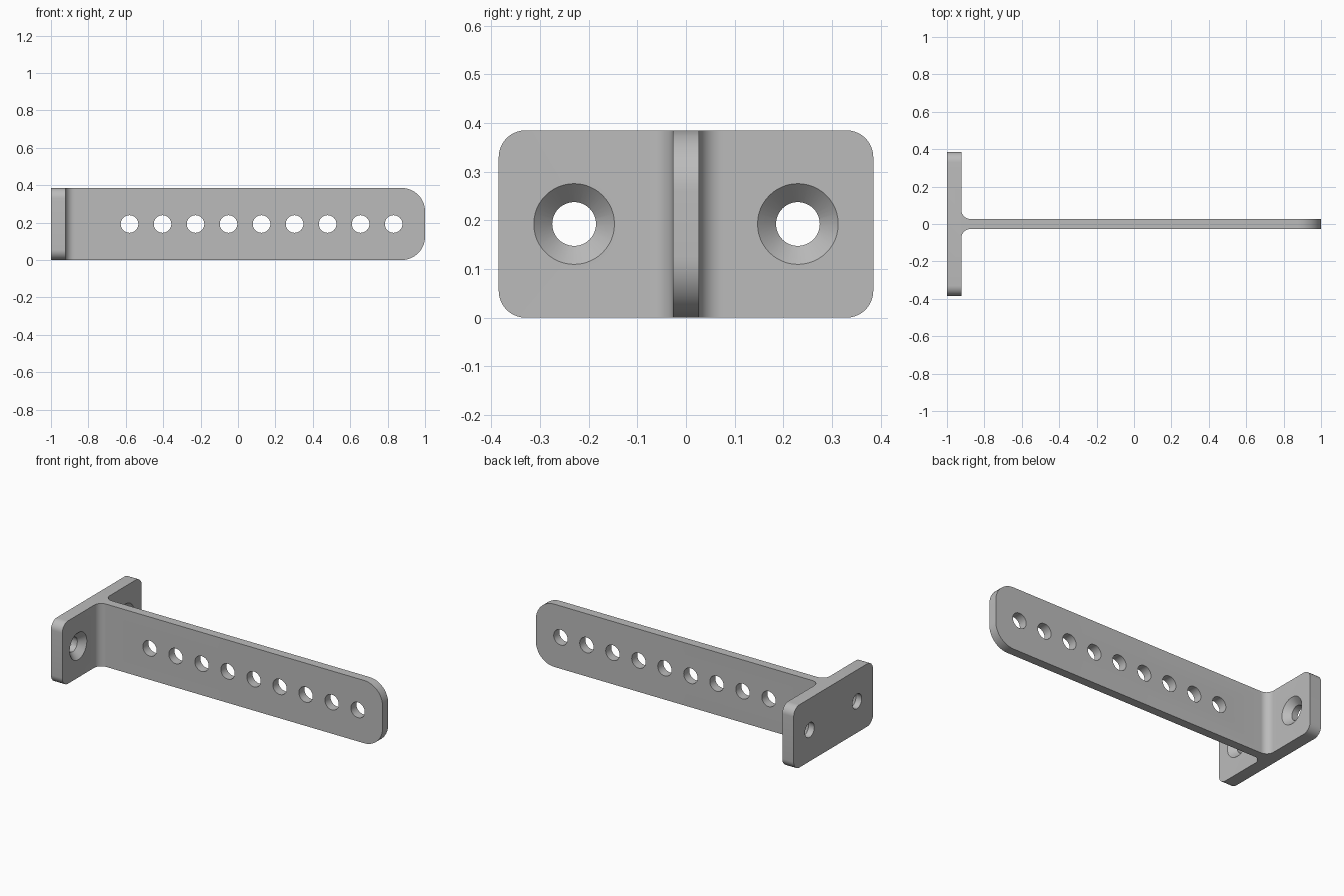
import bpy, bmesh, math
from mathutils import Matrix

HEIGHT = 0.385      # z extent
HALF_W = 0.385      # half width of the mounting plate
HALF_T = 0.027      # half thickness of the arm
PLATE_X = -0.923    # outer face of the mounting plate
MID_Z = HEIGHT / 2

cube = bpy.data.objects.get("Cube")
if cube:
    bpy.data.objects.remove(cube, do_unlink=True)

metal = bpy.data.materials.new("grey_metal")
metal.use_nodes = True
grey = (0.5, 0.5, 0.5, 1)
metal.diffuse_color = grey
metal.node_tree.nodes["Principled BSDF"].inputs["Base Color"].default_value = grey


def make_object(name, bm):
    bmesh.ops.recalc_face_normals(bm, faces=bm.faces)
    mesh = bpy.data.meshes.new(name)
    bm.to_mesh(mesh)
    bm.free()
    mesh.materials.append(metal)
    obj = bpy.data.objects.new(name, mesh)
    bpy.context.collection.objects.link(obj)
    return obj


def round_edges(bm, axis, test, radius, segments):
    """Round the edges that run along one axis and whose midpoint passes the test."""
    edges = []
    for e in bm.edges:
        a, b = (v.co for v in e.verts)
        if abs((b - a).normalized()[axis]) > 0.999 and test((a + b) / 2):
            edges.append(e)
    bmesh.ops.bevel(bm, geom=edges, offset=radius, segments=segments,
                    profile=0.5, affect='EDGES')


def add_cone(bm, centre, axis, r1, r2, depth):
    turn = Matrix.Rotation(math.pi / 2, 4, axis)
    bmesh.ops.create_cone(bm, cap_ends=True, segments=48, radius1=r1, radius2=r2,
                          depth=depth, matrix=Matrix.Translation(centre) @ turn)


def cut(obj, cutter):
    mod = obj.modifiers.new("holes", 'BOOLEAN')
    mod.operation = 'DIFFERENCE'
    mod.solver = 'EXACT'
    mod.object = cutter
    bpy.context.view_layer.objects.active = obj
    bpy.ops.object.modifier_apply(modifier=mod.name)
    bpy.data.objects.remove(cutter, do_unlink=True)


# T-shaped bracket extruded upwards
half = [(-1, HALF_W), (PLATE_X, HALF_W), (PLATE_X, HALF_T), (1, HALF_T)]
outline = half + [(x, -y) for x, y in reversed(half)]
bm = bmesh.new()
base = bm.faces.new([bm.verts.new((x, y, 0)) for x, y in outline])
top = bmesh.ops.extrude_face_region(bm, geom=[base])["geom"]
bmesh.ops.translate(bm, vec=(0, 0, HEIGHT),
                    verts=[g for g in top if isinstance(g, bmesh.types.BMVert)])

# Plate corners, arm tip and the fillets where arm meets plate
round_edges(bm, 0, lambda p: abs(p.y) > HALF_W - 0.01, 0.055, 10)
round_edges(bm, 1, lambda p: p.x > 0.99, 0.125, 14)
round_edges(bm, 2, lambda p: abs(p.x - PLATE_X) < 0.01 and abs(p.y) < 0.1, 0.048, 10)
bracket = make_object("bracket", bm)

# Row of holes along the arm
bm = bmesh.new()
for i in range(9):
    add_cone(bm, (-0.58 + i * 0.1765, 0, MID_Z), 'X', 0.047, 0.047, 0.3)
cut(bracket, make_object("arm_hole_cutter", bm))

# Screw holes through the plate
bm = bmesh.new()
for side in (-1, 1):
    add_cone(bm, (-0.96, side * 0.23, MID_Z), 'Y', 0.045, 0.045, 0.3)
cut(bracket, make_object("screw_hole_cutter", bm))

# Countersinks, narrowing into the plate
SINK, RIM, EXTRA = 0.038, 0.083, 0.01
bm = bmesh.new()
for side in (-1, 1):
    add_cone(bm, (PLATE_X + EXTRA / 2 - SINK / 2, side * 0.23, MID_Z), 'Y',
             RIM - SINK, RIM + EXTRA, SINK + EXTRA)
cut(bracket, make_object("countersink_cutter", bm))

# Smooth the rounded surfaces, keep the rims sharp
bpy.ops.object.select_all(action='DESELECT')
bracket.select_set(True)
bpy.context.view_layer.objects.active = bracket
bpy.ops.object.shade_smooth_by_angle(angle=math.radians(30))
